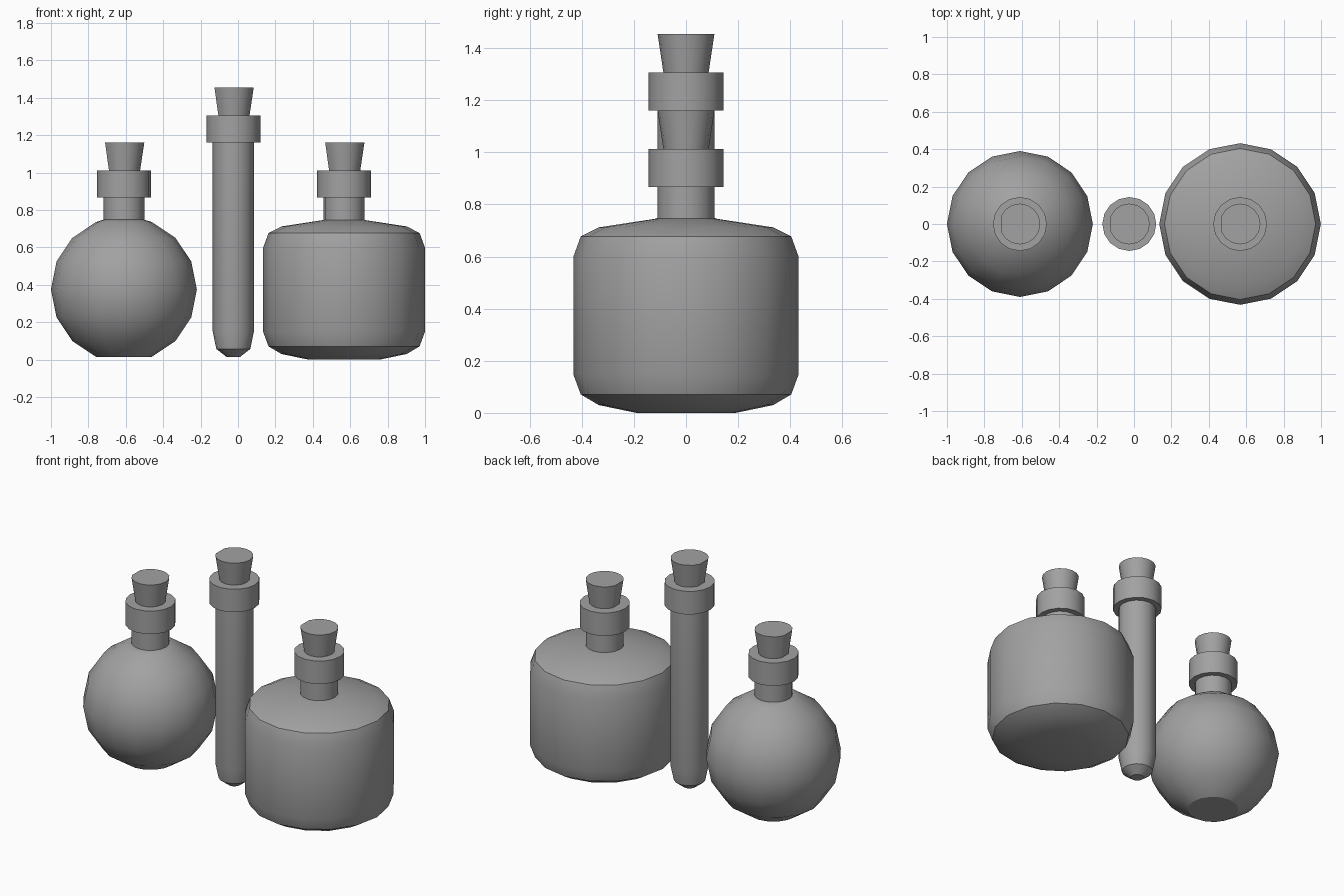
import bpy, bmesh, math

if "Cube" in bpy.data.objects:
    bpy.data.objects.remove(bpy.data.objects["Cube"])

SIDES = 16
grey = bpy.data.materials.new("plain grey")
grey.diffuse_color = (0.36, 0.36, 0.36, 1)
grey.use_nodes = True
grey.node_tree.nodes["Principled BSDF"].inputs["Base Color"].default_value = grey.diffuse_color


def lathe(name, x, profile, skip=()):
    """Closed solid turned about the vertical line at x; skip drops side corners."""
    bm = bmesh.new()
    angles = [math.tau * i / SIDES for i in range(SIDES) if i not in skip]
    rings = [[bm.verts.new((x + r * math.cos(a), r * math.sin(a), z)) for a in angles]
             for r, z in profile]
    n = len(angles)
    for low, high in zip(rings, rings[1:]):
        for i in range(n):
            j = (i + 1) % n
            bm.faces.new((low[i], low[j], high[j], high[i]))
    bm.faces.new(rings[0][::-1])
    bm.faces.new(rings[-1])
    mesh = bpy.data.meshes.new(name)
    bm.to_mesh(mesh)
    bm.free()
    mesh.materials.append(grey)
    obj = bpy.data.objects.new(name, mesh)
    bpy.context.collection.objects.link(obj)
    bpy.ops.object.select_all(action='DESELECT')
    obj.select_set(True)
    bpy.context.view_layer.objects.active = obj
    bpy.ops.object.shade_smooth_by_angle(angle=math.radians(30))
    return obj


def stopper(name, x, z):
    """Lip ring with a tapered cork, flattened on one side, standing in it."""
    lathe(name + "_lip", x, [(0.107, z), (0.144, z), (0.144, z + 0.145), (0.08, z + 0.145)])
    lathe(name + "_cork", x, [(0.086, z + 0.14), (0.109, z + 0.293)], skip=(SIDES // 2,))


# Round flask: sphere rings between a flat base and the neck
ball = [(0.39 * math.cos(a), 0.375 + 0.39 * math.sin(a))
        for a in (math.radians(22.5 * k) for k in range(-3, 4))]
lathe("round_flask_body", -0.61, ball + [(0.11, 0.748)])
lathe("round_flask_neck", -0.61, [(0.109, 0.74), (0.109, 0.87)])
stopper("round_flask", -0.61, 0.867)

# Tall test tube
lathe("test_tube_body", -0.025,
      [(0.037, 0.015), (0.091, 0.057), (0.11, 0.15), (0.11, 1.165)])
stopper("test_tube", -0.025, 1.161)

# Wide bottle with chamfered base and shoulder
lathe("wide_bottle_body", 0.567,
      [(0.19, 0), (0.335, 0.03), (0.404, 0.071), (0.432, 0.147),
       (0.432, 0.6), (0.404, 0.677), (0.335, 0.712), (0.112, 0.746)])
lathe("wide_bottle_neck", 0.567, [(0.109, 0.74), (0.109, 0.87)])
stopper("wide_bottle", 0.567, 0.867)
